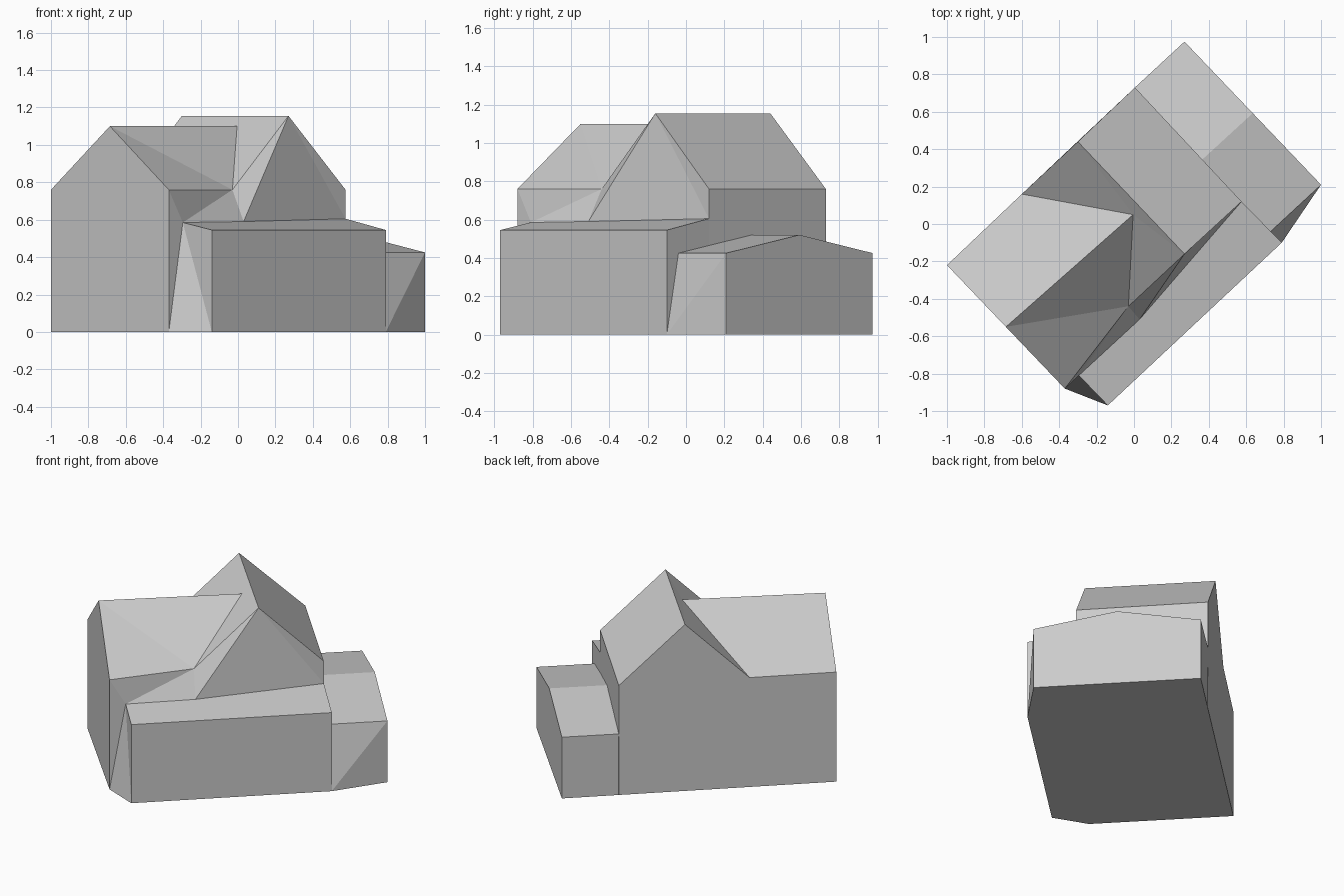
import bpy
import bmesh
from mathutils import Vector

cube = bpy.data.objects.get("Cube")
if cube:
    bpy.data.objects.remove(cube, do_unlink=True)

grey = bpy.data.materials.new("plain_grey")
grey.use_nodes = True
tone = (0.6, 0.6, 0.6, 1)
grey.diffuse_color = tone
grey.node_tree.nodes["Principled BSDF"].inputs["Base Color"].default_value = tone

# Plan corners, clockwise from the west corner, and wall heights
west, south, porch = (-1, -.22), (-.37, -.88), (-.14, -.97)
east, far_east, north = (.79, -.10), (1, .21), (.27, .975)
EAVE, LOW, SHED = .76, .425, .545


def at(corner, z=0):
    return (*corner, z)


# Shared corners of the roofs
wing_peak, wing_end = (-.685, -.55, 1.10), (-.005, .05, 1.10)
back_peak, front_peak = (-.30, .44, 1.155), (.27, -.16, 1.155)
back_valley, front_valley = (-.60, .16, EAVE), (-.03, -.44, EAVE)
back_corner, front_corner = (.005, .73), (.575, .12)
shed_west, shed_mid = (-.295, -.81, .585), (.03, -.51, .59)
shed_back = at(front_corner, .605)
low_inner, low_outer = (.36, .34, .52), (.635, .5925, .52)
low_joint = (.73, -.04, LOW)


def shell(name, inside, faces):
    """Make a flat-faced part whose faces all look away from an inside point."""
    bm = bmesh.new()
    corners = {}
    for face in faces:
        for p in face:
            if p not in corners:
                corners[p] = bm.verts.new(p)
        f = bm.faces.new([corners[p] for p in face])
        f.normal_update()
        if f.normal.dot(f.calc_center_median() - Vector(inside)) < 0:
            f.normal_flip()
    mesh = bpy.data.meshes.new(name)
    bm.to_mesh(mesh)
    bm.free()
    mesh.materials.append(grey)
    bpy.context.collection.objects.link(bpy.data.objects.new(name, mesh))


# Gabled side wing
shell("wing_walls", (-.45, -.35, .3), [
    (at(west), at(south), at(south, EAVE), wing_peak, at(west, EAVE)),
    (at(south), shed_west, at(south, EAVE)),
    (at(south, EAVE), shed_west, front_valley),
    (shed_west, shed_mid, front_valley),
])
shell("wing_roof", (-.45, -.35, .3), [
    (at(west, EAVE), wing_peak, wing_end, back_valley),
    (wing_peak, at(south, EAVE), front_valley),
    (wing_peak, front_valley, wing_end),
])

# Taller main house
shell("main_house_walls", (0, .2, .4), [
    (at(west), at(north), at(north, LOW), at(back_corner, LOW),
     at(back_corner, EAVE), back_peak, back_valley, at(west, EAVE)),
    (at(back_corner), at(front_corner), at(front_corner, EAVE), at(back_corner, EAVE)),
    (front_peak, front_valley, shed_mid),
    (front_peak, shed_mid, shed_back),
    (front_peak, shed_back, at(front_corner, EAVE)),
])
shell("main_house_roof", (0, .2, .4), [
    (back_peak, front_peak, at(front_corner, EAVE), at(back_corner, EAVE)),
    (back_peak, wing_end, back_valley),
    (back_peak, front_peak, wing_end),
    (front_peak, front_valley, wing_end),
])

# Lean-to along the front
shell("front_lean_to", (.2, -.4, .3), [
    (at(porch), at(east), at(east, SHED), at(porch, SHED)),
    (at(porch, SHED), at(east, SHED), shed_back, shed_mid, shed_west),
    (at(south), at(porch), shed_west),
    (at(porch), at(porch, SHED), shed_west),
    (at(east), at(front_corner), shed_back, at(east, SHED)),
])

# Low extension with a shallow gable
shell("low_extension", (.55, .4, .2), [
    (at(far_east), at(north), at(north, LOW), low_outer, at(far_east, LOW)),
    (low_outer, low_inner, at(back_corner, LOW), at(north, LOW)),
    (low_outer, low_inner, low_joint, at(far_east, LOW)),
    (at(east), at(far_east), at(far_east, LOW)),
    (at(east), at(far_east, LOW), low_joint),
])

# Ground floor underside
shell("floor", (0, 0, .3), [
    tuple(at(c) for c in (west, south, porch, east, far_east, north)),
])
